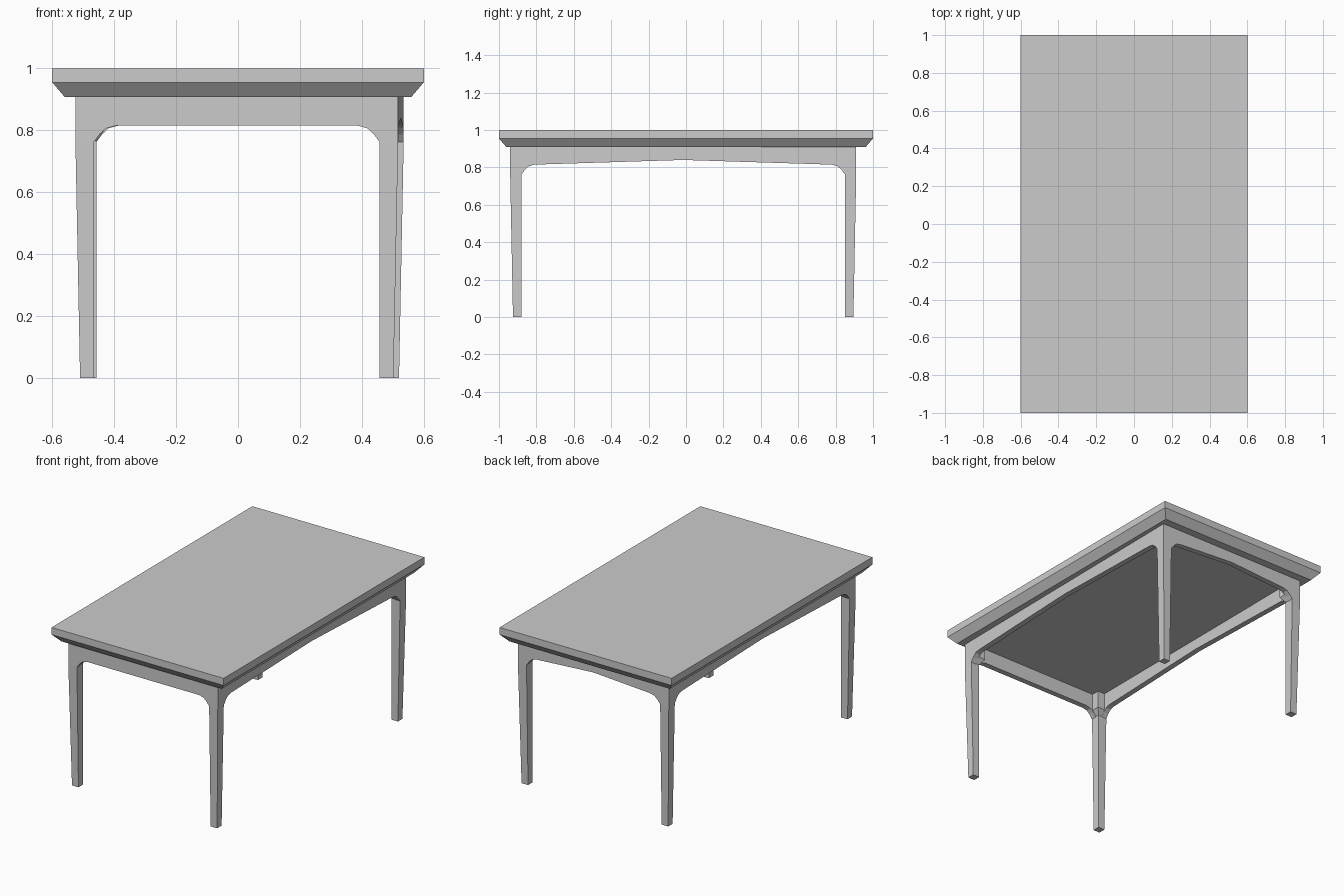
import bpy, bmesh
from mathutils import Vector

if "Cube" in bpy.data.objects:
    bpy.data.objects.remove(bpy.data.objects["Cube"])

TOP, EDGE, UNDER = 1.0, 0.955, 0.908     # table top heights
LEG_Z, APRON_Z = 0.76, 0.815             # bracket start, apron underside
LEG_W, APRON_T, BLOCK_W = 0.06, 0.035, 0.085

grey = bpy.data.materials.new("grey_wood")
grey.diffuse_color = (0.6, 0.6, 0.6, 1)
grey.use_nodes = True
grey.node_tree.nodes["Principled BSDF"].inputs["Base Color"].default_value = grey.diffuse_color


def finish(name, bm):
    bmesh.ops.recalc_face_normals(bm, faces=bm.faces)
    mesh = bpy.data.meshes.new(name)
    bm.to_mesh(mesh)
    bm.free()
    mesh.materials.append(grey)
    bpy.context.collection.objects.link(bpy.data.objects.new(name, mesh))


def loft(name, rings):
    """Skin a stack of equal-length rings and cap both ends."""
    bm = bmesh.new()
    loops = [[bm.verts.new(p) for p in ring] for ring in rings]
    n = len(loops[0])
    for a, b in zip(loops, loops[1:]):
        for i in range(n):
            j = (i + 1) % n
            bm.faces.new((a[i], a[j], b[j], b[i]))
    bm.faces.new(loops[0])
    bm.faces.new(loops[-1])
    finish(name, bm)


def rect(x0, x1, y0, y1, z):
    return [(x0, y0, z), (x1, y0, z), (x1, y1, z), (x0, y1, z)]


# Table top with a chamfered lower edge
loft("table_top", [rect(-0.6 + i, 0.6 - i, -1 + i, 1 - i, z)
                   for i, z in ((0.04, UNDER), (0, EDGE), (0, TOP))])

# Outer corners of the slightly uneven base, counterclockwise from front left
corners = [("front_left", -0.525, -0.94), ("front_right", 0.517, -0.94),
           ("back_right", 0.535, 0.91), ("back_left", -0.517, 0.91)]

# Legs: outer faces taper below the apron, inner edges flare into corner blocks
for name, x, y in corners:
    sx, sy = (-1 if x > 0 else 1), (-1 if y > 0 else 1)   # inward directions

    def ring(a, b, z):
        return rect(x + sx * a, x + sx * b, y + sy * a, y + sy * b, z)

    loft(name + "_leg", [ring(0.015, LEG_W, 0), ring(0, LEG_W, LEG_Z),
                         ring(0, LEG_W, UNDER)])
    loft(name + "_corner_block", [ring(0.02, LEG_W, LEG_Z + 0.005),
                                  ring(0.02, BLOCK_W, 0.80),
                                  ring(0.02, BLOCK_W, UNDER)])

# Aprons: curved brackets at both ends, arched on all sides but the front
bracket = [(LEG_W - 0.002, LEG_Z), (0.078, 0.787), (0.10, 0.807), (0.13, APRON_Z)]
for i, (name, arch) in enumerate((("front", 0), ("right", 0.025),
                                  ("back", 0.025), ("left", 0.025))):
    a = Vector((*corners[i][1:], 0))
    b = Vector((*corners[(i + 1) % 4][1:], 0))
    length = (b - a).length
    along = (b - a).normalized()
    inward = Vector((-along.y, along.x, 0)) * APRON_T
    half = [(bracket[0][0], UNDER)] + bracket
    outline = (half + [(length / 2, APRON_Z + arch)]
               + [(length - s, z) for s, z in reversed(half)])
    outer = [a + along * s + Vector((0, 0, z)) for s, z in outline]
    loft(name + "_apron", [outer, [p + inward for p in outer]])
